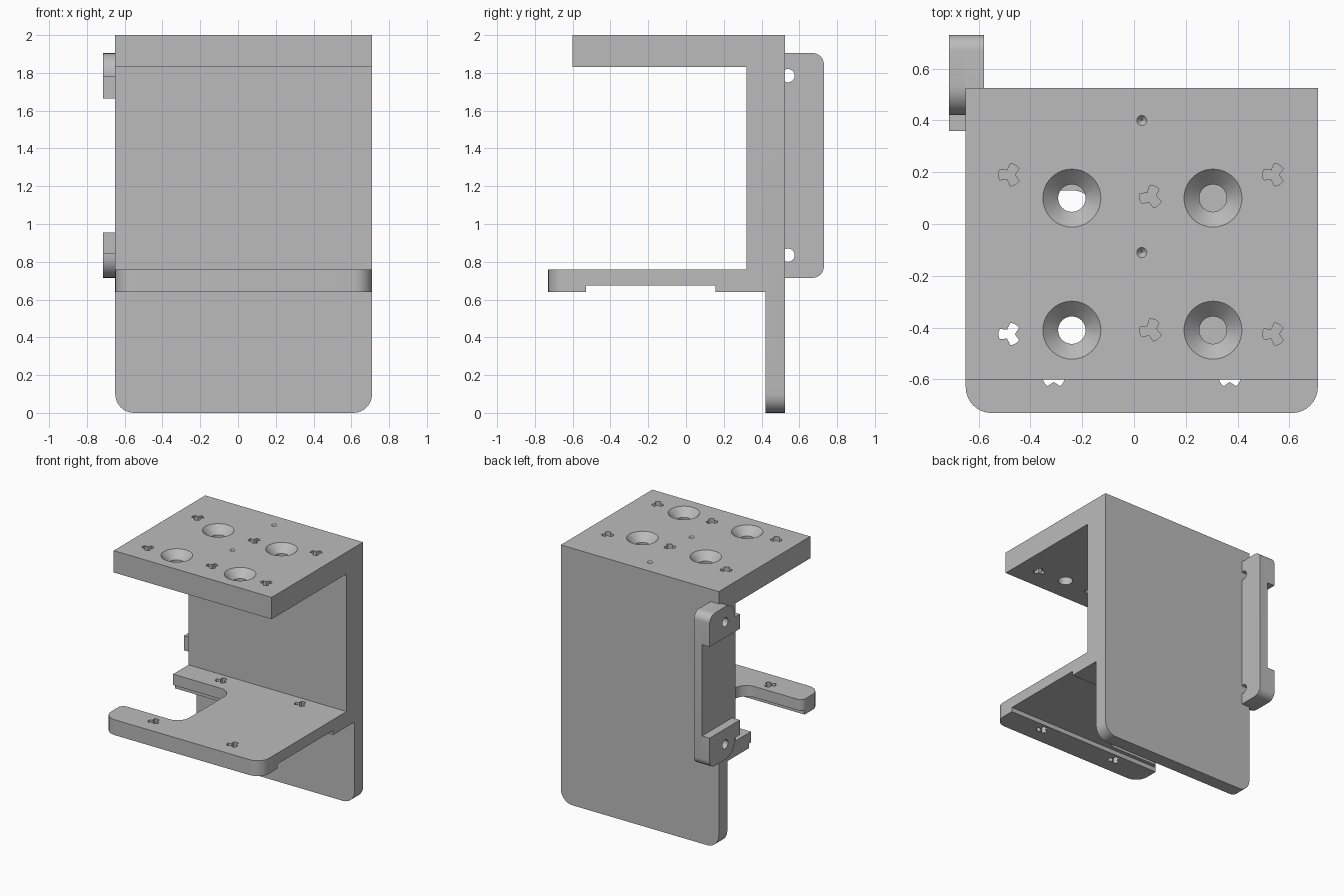
import bpy, bmesh, math
from mathutils import Vector, Matrix

cube = bpy.data.objects.get("Cube")
if cube:
    bpy.data.objects.remove(cube, do_unlink=True)

grey = bpy.data.materials.new("plain grey")
grey.use_nodes = True
grey.diffuse_color = (0.5, 0.5, 0.5, 1)
grey.node_tree.nodes["Principled BSDF"].inputs["Base Color"].default_value = (0.5, 0.5, 0.5, 1)


def rounded(corners, steps=8):
    """Outline from (u, v, optional radius) corners."""
    out = []
    for i, c in enumerate(corners):
        p = Vector(c[:2])
        if len(c) < 3:
            out.append(p)
            continue
        a = (Vector(corners[i - 1][:2]) - p).normalized()
        b = (Vector(corners[(i + 1) % len(corners)][:2]) - p).normalized()
        half = a.angle(b) / 2
        reach = c[2] / math.tan(half)
        centre = p + (a + b).normalized() * c[2] / math.sin(half)
        start, end = p + a * reach - centre, p + b * reach - centre
        sweep = math.pi - 2 * half
        for k in range(steps + 1):
            t = k / steps
            v = (start * math.sin((1 - t) * sweep) + end * math.sin(t * sweep)) / math.sin(sweep)
            out.append(centre + v)
    return out


def finish(name, bm):
    bmesh.ops.recalc_face_normals(bm, faces=bm.faces)
    mesh = bpy.data.meshes.new(name)
    bm.to_mesh(mesh)
    bm.free()
    mesh.materials.append(grey)
    obj = bpy.data.objects.new(name, mesh)
    bpy.context.collection.objects.link(obj)
    return obj


def prism(name, outline, axis, lo, hi, edge_rule=None, radius=0.1):
    """Extrude an outline along x or z, optionally rounding chosen edges."""
    bm = bmesh.new()
    place = (lambda u, v: (lo, u, v)) if axis == "x" else (lambda u, v: (u, v, lo))
    face = bm.faces.new([bm.verts.new(place(p[0], p[1])) for p in outline])
    made = bmesh.ops.extrude_face_region(bm, geom=[face])["geom"]
    step = Vector((hi - lo, 0, 0)) if axis == "x" else Vector((0, 0, hi - lo))
    bmesh.ops.translate(bm, vec=step, verts=[g for g in made if isinstance(g, bmesh.types.BMVert)])
    bmesh.ops.recalc_face_normals(bm, faces=bm.faces)
    if edge_rule:
        chosen = [e for e in bm.edges if edge_rule(*[v.co for v in e.verts])]
        bmesh.ops.bevel(bm, geom=chosen, offset=radius, segments=8, profile=0.5, affect="EDGES")
    return finish(name, bm)


def cone(at, r_low, r_high, depth, axis="z"):
    bm = bmesh.new()
    turn = Matrix.Rotation(math.pi / 2, 4, "Y") if axis == "x" else Matrix()
    bmesh.ops.create_cone(bm, cap_ends=True, segments=40, radius1=r_low, radius2=r_high,
                          depth=depth, matrix=Matrix.Translation(at) @ turn)
    return finish("cutter", bm)


def trefoil(x, y, lo, hi, turn):
    """Three-lobed slot cutter."""
    pts = []
    for lobe in range(3):
        mid = math.radians(turn + 120 * lobe)
        for k in range(-3, 4):
            a = mid + math.radians(9 * k)
            pts.append((x + 0.043 * math.cos(a), y + 0.043 * math.sin(a)))
        a = mid + math.pi / 3
        pts.append((x + 0.02 * math.cos(a), y + 0.02 * math.sin(a)))
    return prism("cutter", pts, "z", lo, hi)


def cut(obj, tool):
    tool.hide_render = True
    mod = obj.modifiers.new("cut", "BOOLEAN")
    mod.operation, mod.solver, mod.object = "DIFFERENCE", "EXACT", tool
    bpy.context.view_layer.objects.active = obj
    bpy.ops.object.modifier_apply(modifier=mod.name)
    bpy.data.objects.remove(tool, do_unlink=True)


# Bracket body: top plate, back wall, shelf and lower tongue in one side profile
side = [(-0.6, 2), (-0.6, 1.83), (0.32, 1.83), (0.32, 0.76), (-0.73, 0.76), (-0.73, 0.64),
        (-0.53, 0.64), (-0.53, 0.675), (0.155, 0.675), (0.155, 0.64), (0.42, 0.64),
        (0.42, 0), (0.525, 0), (0.525, 2)]


def round_edges(a, b):
    shelf_corner = a.y < -0.72 and b.y < -0.72 and abs(a.z - b.z) > 0.05
    tongue_corner = a.z < 0.01 and b.z < 0.01 and abs(a.y - b.y) > 0.05
    return shelf_corner or tongue_corner


body = prism("bracket_body", side, "x", -0.65, 0.71, round_edges)

# Shelf notch, open on one side
notch = rounded([(-0.9, -0.6), (-0.652, -0.6), (-0.652, -0.5, 0.05), (-0.14, -0.5, 0.1),
                 (-0.14, 0.13, 0.1), (-0.9, 0.13)])
cut(body, prism("cutter", notch, "z", 0.55, 0.9))

# Countersunk screw holes in the top plate
for x in (-0.24, 0.305):
    for y in (-0.41, 0.1):
        cut(body, cone((x, y, 1.9), 0.053, 0.053, 0.4))
        cut(body, cone((x, y, 1.98), 0.052, 0.132, 0.08))

# Small dimples
for y in (-0.11, 0.4):
    cut(body, cone((0.03, y, 1.995), 0.002, 0.028, 0.03))

# Three-lobed slots in the top plate and the shelf
for x, turn in ((-0.48, 180), (0.065, 190), (0.54, 180)):
    for y in ((-0.41, 0.105) if abs(x) < 0.1 else (-0.425, 0.19)):
        cut(body, trefoil(x, y, 1.7, 2.1, turn))
for x in (-0.31, 0.37):
    for y in (-0.59, 0.24):
        cut(body, trefoil(x, y, 0.55, 0.85, 90))

# Side clip: a strip behind the wall and two mirrored end blocks
strip = rounded([(0.525, 0.715), (0.73, 0.715, 0.06), (0.73, 1.905, 0.06), (0.525, 1.905)])
block = rounded([(0.73, 1.905, 0.06), (0.73, 1.665), (0.36, 1.665), (0.36, 1.78),
                 (0.42, 1.78), (0.42, 1.905, 0.115)])
parts = [prism("clip_strip", strip, "x", -0.65, -0.58),
         prism("clip_upper_block", block, "x", -0.715, -0.65),
         prism("clip_lower_block", [(y, 2.62 - z) for y, z in block], "x", -0.715, -0.65)]
for part, heights in zip(parts, ((0.835, 1.785), (1.785,), (0.835,))):
    for z in heights:
        cut(part, cone((-0.65, 0.54, z), 0.035, 0.035, 0.4, "x"))

# Smooth rounded surfaces, keep edges sharp
for obj in [body] + parts:
    bpy.ops.object.select_all(action="DESELECT")
    obj.select_set(True)
    bpy.context.view_layer.objects.active = obj
    bpy.ops.object.shade_smooth_by_angle(angle=math.radians(30))
